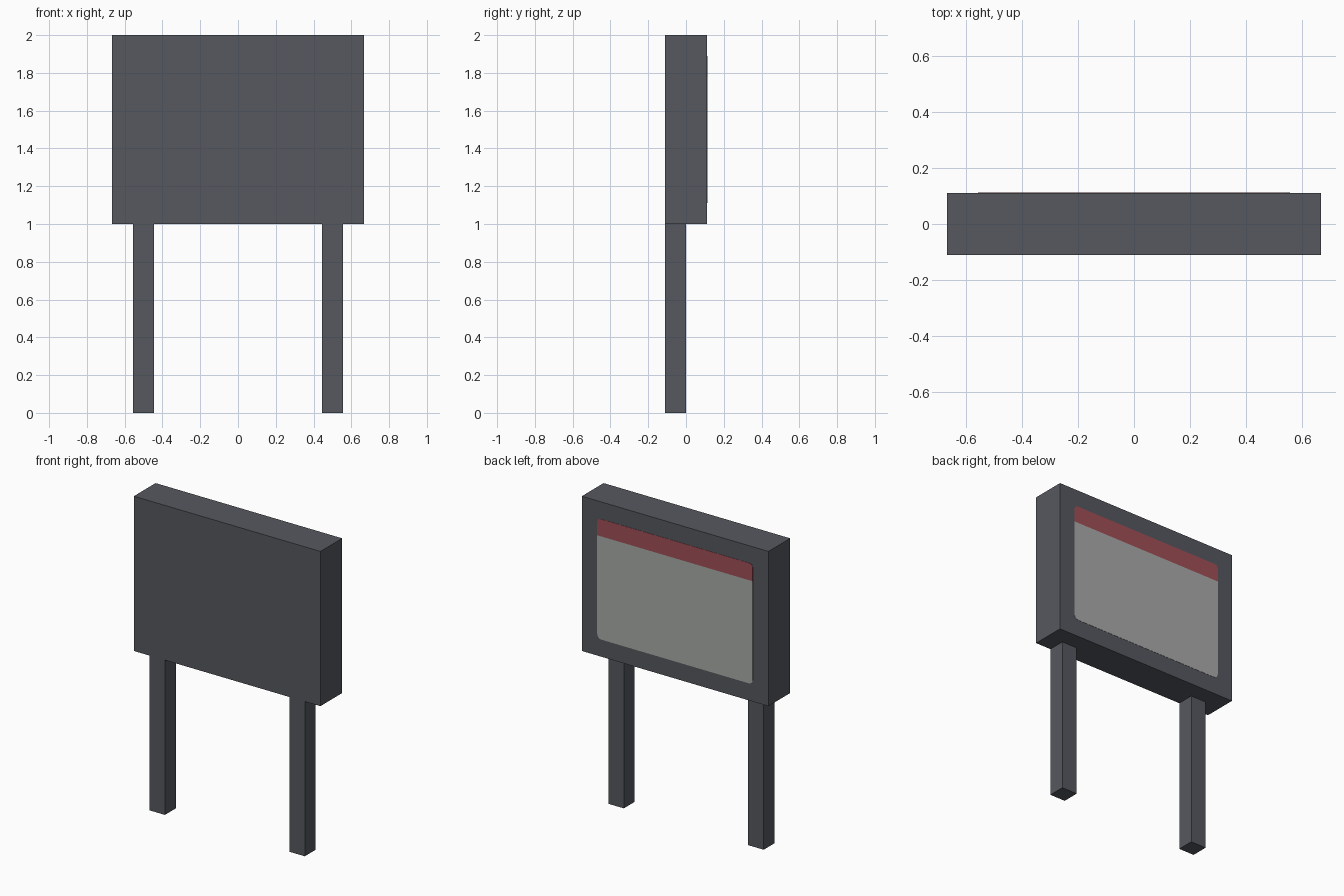
import bpy, bmesh, math

if "Cube" in bpy.data.objects:
    bpy.data.objects.remove(bpy.data.objects["Cube"])


def material(name, rgb):
    m = bpy.data.materials.new(name)
    m.diffuse_color = (*rgb, 1.0)
    m.use_nodes = True
    m.node_tree.nodes["Principled BSDF"].inputs["Base Color"].default_value = m.diffuse_color
    return m


frame_grey = material("frame_grey", (0.093, 0.098, 0.114))
paper_grey = material("paper_grey", (0.395, 0.408, 0.395))
header_red = material("header_red", (0.35, 0.078, 0.096))


def add_object(name, bm, mat):
    bmesh.ops.recalc_face_normals(bm, faces=bm.faces)
    mesh = bpy.data.meshes.new(name)
    bm.to_mesh(mesh)
    bm.free()
    mesh.materials.append(mat)
    obj = bpy.data.objects.new(name, mesh)
    bpy.context.collection.objects.link(obj)
    return obj


def box(name, lo, hi, mat):
    bm = bmesh.new()
    bmesh.ops.create_cube(bm, size=1)
    for v in bm.verts:
        v.co = [(a + b) / 2 + c * (b - a) for a, b, c in zip(lo, hi, v.co)]
    return add_object(name, bm, mat)


def plate(name, half_w, z0, z1, r_bottom, r_top, y0, y1, mat, steps=4):
    """Thin upright plate with rounded bottom and/or top corners."""
    pts = []
    corners = [(1, z1, -1, r_top, 0), (-1, z1, -1, r_top, 90),
               (-1, z0, 1, r_bottom, 180), (1, z0, 1, r_bottom, 270)]
    for sx, z, sz, r, start in corners:
        for i in range(steps + 1 if r else 1):
            a = math.radians(start + 90 * i / steps)
            pts.append((sx * (half_w - r) + r * math.cos(a),
                        z + sz * r + r * math.sin(a)))
    bm = bmesh.new()
    face = bm.faces.new([bm.verts.new((x, y0, z)) for x, z in pts])
    out = bmesh.ops.extrude_face_region(bm, geom=[face])["geom"]
    for v in out:
        if isinstance(v, bmesh.types.BMVert):
            v.co.y = y1
    return add_object(name, bm, mat)


# Display cabinet
box("cabinet", (-0.667, -0.111, 1.0), (0.667, 0.111, 2.0), frame_grey)

# Two square legs, set flush with the front
for side, x in (("left", -0.5), ("right", 0.5)):
    box(side + "_leg", (x - 0.0555, -0.111, 0), (x + 0.0555, 0, 1.0), frame_grey)

# Notice sheet and red header strip on the back
plate("notice_sheet", 0.556, 1.111, 1.778, 0.03, 0, 0.109, 0.1125, paper_grey)
plate("header_strip", 0.556, 1.778, 1.889, 0, 0.025, 0.109, 0.1125, header_red)
